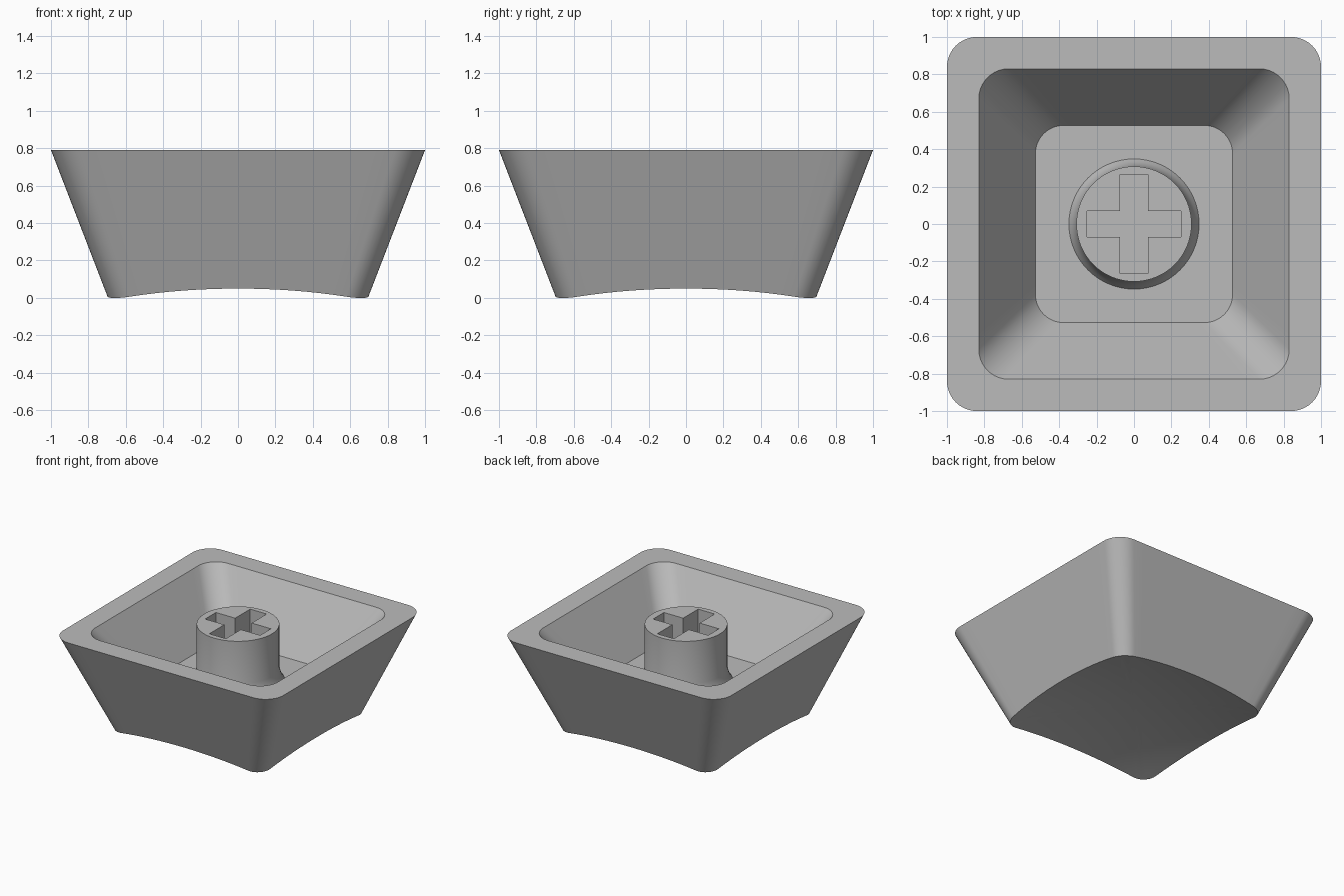
import bpy, bmesh
from math import sin, cos, pi, radians
from mathutils import Vector

if "Cube" in bpy.data.objects:
    bpy.data.objects.remove(bpy.data.objects["Cube"])

RIM, FLOOR = 0.79, 0.33

plastic = bpy.data.materials.new("grey plastic")
plastic.use_nodes = True
grey = (0.5, 0.5, 0.5, 1)
plastic.diffuse_color = grey
plastic.node_tree.nodes["Principled BSDF"].inputs["Base Color"].default_value = grey


def rounded_square(half, radius, z, arc=10, side=16):
    """Closed outline with rounded corners and subdivided sides."""
    pts = []
    c = half - radius
    for q in range(4):
        turn = q * pi / 2
        corner = [Vector((c + radius * cos(a), c + radius * sin(a)))
                  for a in (i * pi / 2 / arc for i in range(arc + 1))]
        run = [Vector((c - 2 * c * i / side, half)) for i in range(1, side)]
        for p in corner + run:
            pts.append(Vector((p.x * cos(turn) - p.y * sin(turn),
                               p.x * sin(turn) + p.y * cos(turn), z)))
    return pts


def circle(radius, z, n=64):
    return [Vector((radius * cos(2 * pi * i / n), radius * sin(2 * pi * i / n), z))
            for i in range(n)]


def loft(bm, sections):
    """Bridge equal-length outlines; returns the vertex rings."""
    rings = [[bm.verts.new(p) for p in s] for s in sections]
    for a, b in zip(rings, rings[1:]):
        n = len(a)
        for i in range(n):
            bm.faces.new((a[i], a[(i + 1) % n], b[(i + 1) % n], b[i]))
    return rings


def finish(bm, name):
    bmesh.ops.recalc_face_normals(bm, faces=bm.faces)
    mesh = bpy.data.meshes.new(name)
    bm.to_mesh(mesh)
    bm.free()
    mesh.materials.append(plastic)
    ob = bpy.data.objects.new(name, mesh)
    bpy.context.collection.objects.link(ob)
    bpy.ops.object.select_all(action="DESELECT")
    ob.select_set(True)
    bpy.context.view_layer.objects.active = ob
    bpy.ops.object.shade_smooth_by_angle(angle=radians(30))


# Shell: dished underside, sloping outer wall, rim, inner wall, floor
def dish(p):
    return 0.112 - (p.x ** 2 + p.y ** 2) / 7.7


edge = []
for p in rounded_square(0.695, 0.12, 0):
    z = max(dish(p), 0)
    p *= 1 + 0.386 * z / 0.695
    edge.append(Vector((p.x, p.y, z)))

underside = []
for i in range(1, 12):
    t = i / 12
    ring = [Vector((p.x * t, p.y * t, 0)) for p in edge]
    for p, e in zip(ring, edge):
        # follow the dish while meeting the edge exactly
        p.z = 0.112 + (e.z - 0.112) * t * t
    underside.append(ring)

bm = bmesh.new()
rings = loft(bm, underside + [
    edge,
    rounded_square(1.0, 0.16, RIM),
    rounded_square(0.83, 0.16, RIM),
    rounded_square(0.527, 0.15, FLOOR)])
centre = bm.verts.new((0, 0, 0.112))
first = rings[0]
for i, v in enumerate(first):
    bm.faces.new((centre, first[(i + 1) % len(first)], v))
bm.faces.new(rings[-1])
finish(bm, "cap_shell")

# Stem: flared post with a cross-shaped socket
bm = bmesh.new()
post = loft(bm, [circle(0.348, FLOOR), circle(0.332, FLOOR + 0.025),
                 circle(0.318, FLOOR + 0.06), circle(0.308, FLOOR + 0.11),
                 circle(0.308, RIM)])

w, h, long_x, long_y = 0.075, 0.07, 0.25, 0.265
quarter = [(long_x, h), (w, h), (w, long_y)]
cross = []
for sx, sy in ((1, 1), (-1, 1), (-1, -1), (1, -1)):
    pts = [(x * sx, y * sy) for x, y in quarter]
    cross += pts if sx * sy > 0 else pts[::-1]
socket = loft(bm, [[Vector((x, y, z)) for x, y in cross] for z in (RIM, FLOOR)])


def ring_edges(ring):
    return [bm.edges.get((ring[i - 1], ring[i])) for i in range(len(ring))]


bmesh.ops.triangle_fill(bm, use_beauty=True, use_dissolve=False, normal=(0, 0, 1),
                        edges=ring_edges(post[-1]) + ring_edges(socket[0]))
finish(bm, "stem")
